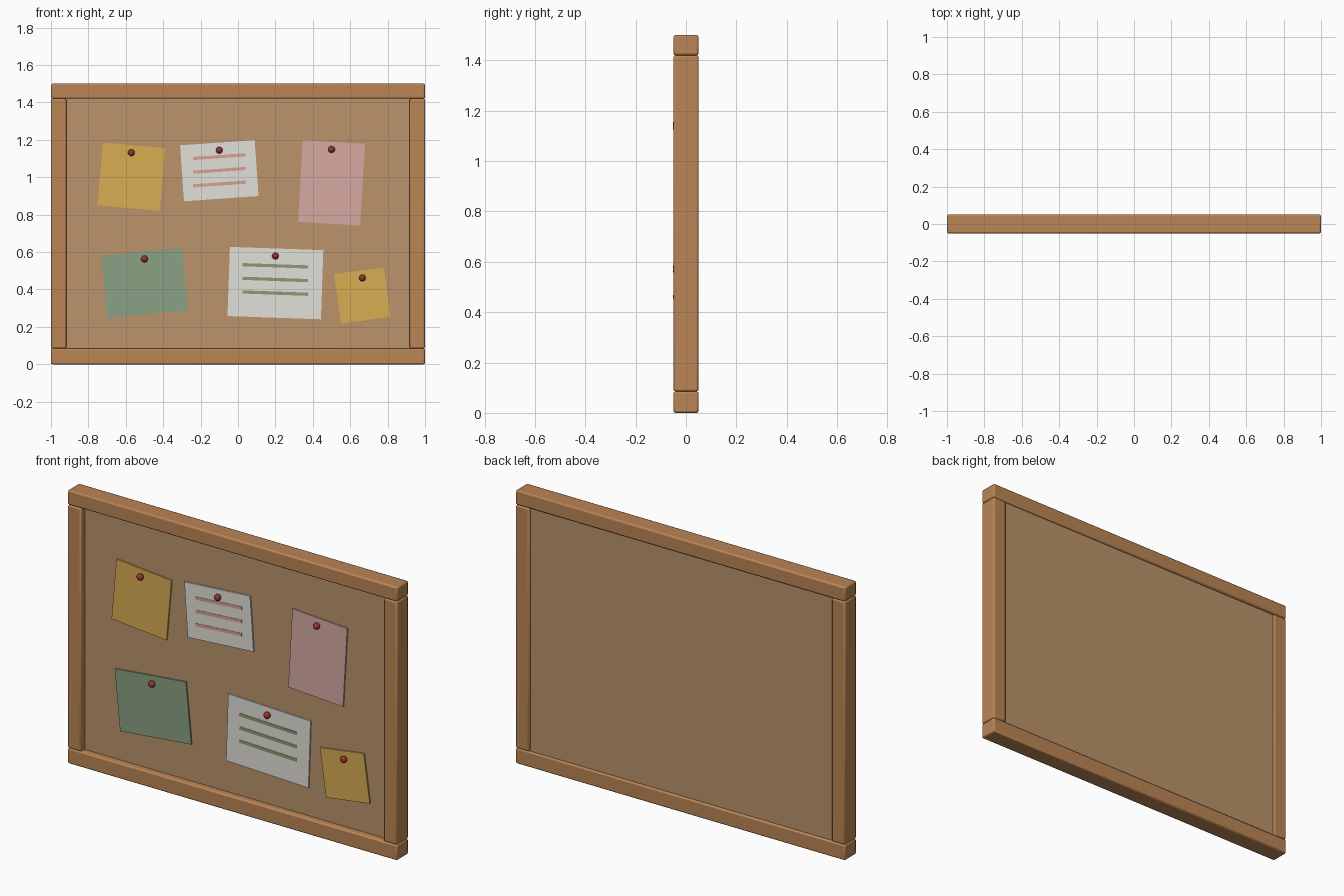
import bpy
from math import radians, sin, cos

if "Cube" in bpy.data.objects:
    bpy.data.objects.remove(bpy.data.objects["Cube"])


def material(name, rgb):
    # display colour given as 0-255, stored as linear
    m = bpy.data.materials.new(name)
    m.diffuse_color = [(c / 255) ** 2.2 for c in rgb] + [1]
    m.use_nodes = True
    m.node_tree.nodes["Principled BSDF"].inputs["Base Color"].default_value = m.diffuse_color
    return m


wood = material("wood", (185, 132, 86))
cork = material("cork", (185, 146, 106))
yellow = material("yellow", (214, 172, 82))
white = material("white", (225, 223, 215))
pink = material("pink", (214, 168, 162))
green = material("green", (136, 160, 130))
red_ink = material("red_ink", (214, 160, 148))
green_ink = material("green_ink", (136, 154, 116))
pin_red = material("pin_red", (150, 55, 48))


def box(name, centre, size, mat, angle=0, bevel=0):
    # angle turns the box counter-clockwise as seen from the front
    bpy.ops.mesh.primitive_cube_add(size=1)
    o = bpy.context.object
    o.name = name
    o.scale = size
    bpy.ops.object.transform_apply(location=False, rotation=False, scale=True)
    o.location = centre
    o.rotation_euler = (0, -radians(angle), 0)
    o.data.materials.append(mat)
    if bevel:
        b = o.modifiers.new("bevel", 'BEVEL')
        b.width = bevel
        b.segments = 2
        bpy.ops.object.shade_smooth_by_angle(angle=radians(40))
    return o


# Wooden frame
W, H, D, T = 2.0, 1.5, 0.1, 0.082
box("bottom_rail", (0, 0, 0.0425), (W, D, 0.085), wood, bevel=0.008)
box("top_rail", (0, 0, H - 0.04), (W, D, 0.08), wood, bevel=0.008)
for name, s in (("left_stile", -1), ("right_stile", 1)):
    box(name, (s * (W - T) / 2, 0, 0.7525), (T, D, 1.335), wood, bevel=0.008)

# Cork panel, recessed deeper at the front than at the back
FRONT, BACK = -0.015, 0.038
box("cork_panel", (0, (FRONT + BACK) / 2, 0.7525),
    (W - 2 * T + 0.03, BACK - FRONT, 1.36), cork)

# Pinned notes: name, x, z, width, height, angle, paper, ink
notes = [
    ("yellow_note", -0.57, 1.003, 0.335, 0.337, -5, yellow, None),
    ("white_note", -0.10, 1.035, 0.40, 0.30, 4, white, red_ink),
    ("pink_note", 0.50, 0.970, 0.333, 0.437, -3.3, pink, None),
    ("green_note", -0.50, 0.435, 0.434, 0.336, 5.6, green, None),
    ("large_white_note", 0.20, 0.434, 0.50, 0.37, -2, white, green_ink),
    ("small_yellow_note", 0.665, 0.368, 0.268, 0.267, 8, yellow, None),
]
PAPER = 0.008
for name, x, z, w, h, angle, paper, ink in notes:
    box(name, (x, FRONT - PAPER / 2, z), (w, PAPER, h), paper, angle)
    # Ruled lines on the paper
    if ink:
        for i in range(3):
            box(f"{name}_line_{i + 1}",
                (x, FRONT - PAPER, z + h * 0.25 - i * 0.073),
                (w * 0.7, 0.004, 0.017), ink, angle)
    # Round pin head
    bpy.ops.mesh.primitive_uv_sphere_add(
        segments=16, ring_count=10, radius=0.018,
        location=(x, FRONT - PAPER - 0.011, z + h / 2 - 0.04))
    pin = bpy.context.object
    pin.name = f"{name}_pin"
    pin.data.materials.append(pin_red)
    bpy.ops.object.shade_smooth()
